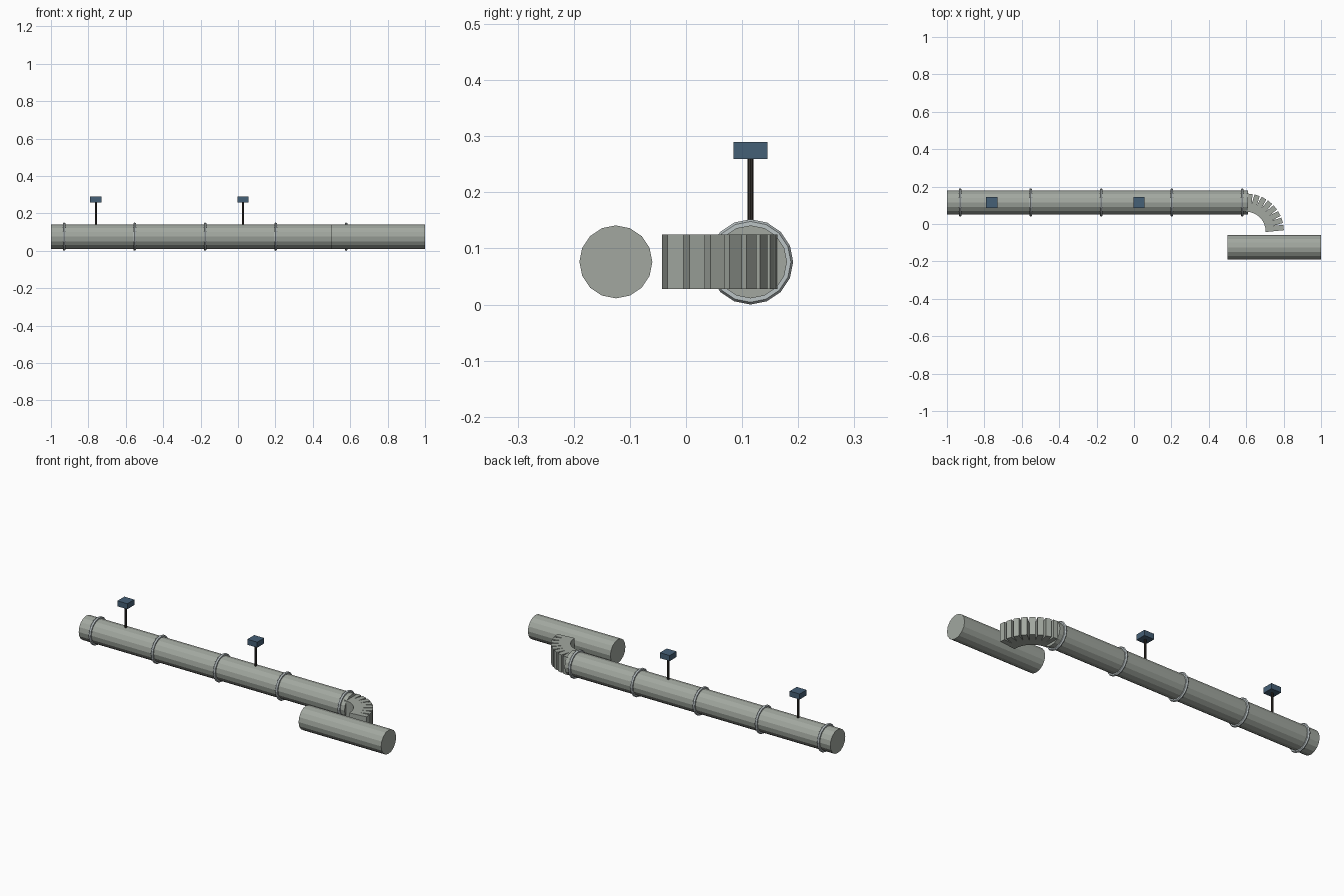
import bpy
import math
from mathutils import Matrix, Vector

if "Cube" in bpy.data.objects:
    bpy.data.objects.remove(bpy.data.objects["Cube"])


def material(name, rgb):
    m = bpy.data.materials.new(name)
    m.diffuse_color = (*rgb, 1)
    m.use_nodes = True
    m.node_tree.nodes["Principled BSDF"].inputs["Base Color"].default_value = m.diffuse_color
    return m


PIPE = material("grey green metal", (0.36, 0.39, 0.35))
RING = material("pale steel", (0.50, 0.55, 0.56))
STEM = material("dark iron", (0.035, 0.03, 0.026))
CAP = material("slate blue", (0.06, 0.115, 0.18))
Z = 0.076        # pipe axis height
Y_MAIN = 0.115   # long pipe axis
Y_SHORT = -0.125


def finish(name, mat):
    ob = bpy.context.object
    ob.name = name
    ob.data.materials.append(mat)
    return ob


def pipe(name, x0, x1, y):
    bpy.ops.mesh.primitive_cylinder_add(
        vertices=16, radius=0.065, depth=x1 - x0,
        location=((x0 + x1) / 2, y, Z), rotation=(0, math.pi / 2, 0))
    return finish(name, PIPE)


def box(name, loc, size, mat, angle=0):
    bpy.ops.mesh.primitive_cube_add(size=1)
    ob = finish(name, mat)
    ob.data.transform(Matrix.Translation(loc) @ Matrix.Rotation(angle, 4, 'Z')
                      @ Matrix.Diagonal((*size, 1)))
    return ob


# Long and short pipe runs
pipe("long_pipe", -1.0, 0.61, Y_MAIN)
pipe("short_pipe", 0.5, 1.0, Y_SHORT)

# Coupling rings
for i in range(5):
    bpy.ops.mesh.primitive_torus_add(
        major_segments=16, minor_segments=6, major_radius=0.068,
        minor_radius=0.008, location=(-0.93 + 0.377 * i, Y_MAIN, Z),
        rotation=(0, math.pi / 2, 0))
    finish(f"coupling_ring_{i + 1}", RING)

# Ribbed elbow made of slabs along a quarter circle
centre, radius, count = Vector((0.6, -0.0385, Z)), 0.152, 8
for i in range(count):
    a = math.pi / 2 * (i + 0.5) / count
    loc = centre + radius * Vector((math.sin(a), math.cos(a), 0))
    box(f"elbow_rib_{i + 1}", loc, (0.029, 0.0975, 0.0975), PIPE, -a)

# Valve stems with block handles
for i, x in enumerate((-0.76, 0.027)):
    bpy.ops.mesh.primitive_cylinder_add(
        vertices=8, radius=0.0055, depth=0.13, location=(x, Y_MAIN, 0.198))
    finish(f"valve_stem_{i + 1}", STEM)
    box(f"valve_handle_{i + 1}", (x, Y_MAIN, 0.2745), (0.06, 0.06, 0.03), CAP)
